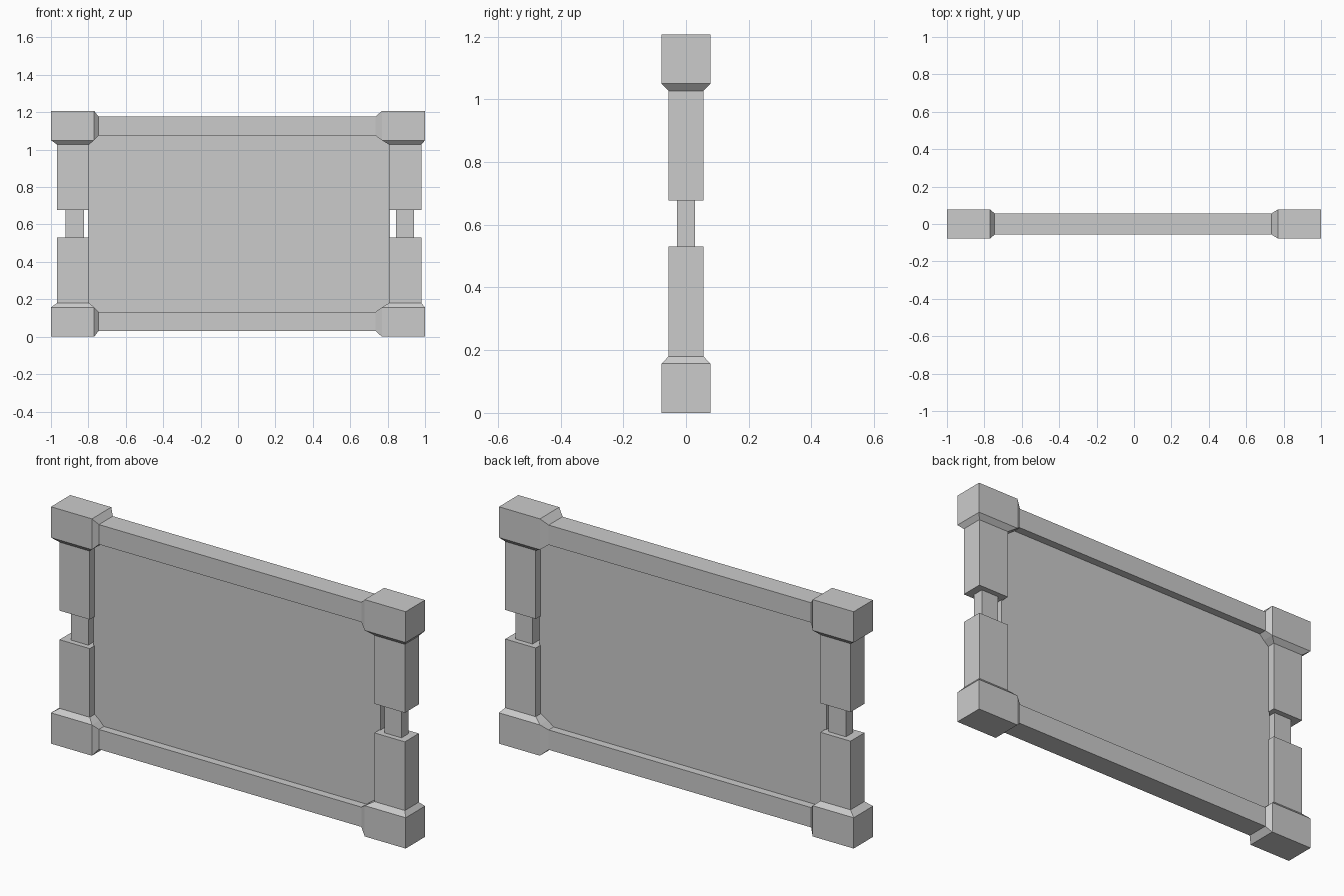
import bpy, bmesh
from mathutils import Vector

if "Cube" in bpy.data.objects:
    bpy.data.objects.remove(bpy.data.objects["Cube"])

H = 1.207          # overall height
DEEP = 0.078       # half depth of corner blocks
MID = 0.056        # half depth of rails and posts
THIN = 0.029       # half depth of the narrow post necks
PANEL = 0.016      # half depth of the panel
BLOCK, BEVEL = 0.157, 0.18            # corner block height, bevel end
RAIL_LOW, RAIL_HIGH = 0.031, 0.132    # lower rail extents in z


def finish(name, bm):
    bmesh.ops.recalc_face_normals(bm, faces=bm.faces[:])
    mesh = bpy.data.meshes.new(name)
    bm.to_mesh(mesh)
    bm.free()
    ob = bpy.data.objects.new(name, mesh)
    bpy.context.collection.objects.link(ob)
    return ob


def add_box(bm, lo, hi):
    lo, hi = Vector(lo), Vector(hi)
    verts = bmesh.ops.create_cube(bm, size=1)["verts"]
    for v in verts:
        v.co = Vector([(lo[i] + hi[i]) / 2 + v.co[i] * (hi[i] - lo[i]) for i in range(3)])


def tube(name, rings):
    """Open rectangular sleeve through a list of four-corner rings."""
    bm = bmesh.new()
    loops = [[bm.verts.new(p) for p in ring] for ring in rings]
    for a, b in zip(loops, loops[1:]):
        for i in range(4):
            j = (i + 1) % 4
            bm.faces.new((a[i], a[j], b[j], b[i]))
    return finish(name, bm)


def ring_z(x0, x1, y, z):
    return [(x0, -y, z), (x1, -y, z), (x1, y, z), (x0, y, z)]


def ring_x(x, y, z0, z1):
    return [(x, -y, z0), (x, y, z0), (x, y, z1), (x, -y, z1)]


def taper(bm, direction, lo, hi):
    """Extrude the face pointing along direction into a sloped, open collar."""
    bm.normal_update()
    d = Vector(direction)
    face = max((f for f in bm.faces if f.normal.dot(d) > 0.99),
               key=lambda f: f.calc_center_median().dot(d))
    mid = face.calc_center_median()
    new = bmesh.ops.extrude_discrete_faces(bm, faces=[face])["faces"][0]
    for v in new.verts:
        v.co = Vector([hi[i] if v.co[i] > mid[i] + 1e-5 else lo[i] for i in range(3)])
    bmesh.ops.delete(bm, geom=[new], context="FACES_ONLY")


# side, block x range, collar end x, post x range, neck x range
sides = [
    ("left", (-1.0, -0.769), -0.745, (-0.967, -0.797), (-0.922, -0.824)),
    ("right", (0.769, 1.0), 0.735, (0.808, 0.98), (0.845, 0.942)),
]

for side, bx, cx, px, nx in sides:
    for level in ("bottom", "top"):
        low = level == "bottom"

        def zs(a, b):
            return (a, b) if low else (H - b, H - a)

        # corner block with sloped collars toward the rail and the post
        bm = bmesh.new()
        z0, z1 = zs(0, BLOCK)
        add_box(bm, (bx[0], -DEEP, z0), (bx[1], DEEP, z1))
        r0, r1 = zs(RAIL_LOW, RAIL_HIGH)
        taper(bm, (1 if side == "left" else -1, 0, 0), (cx, -MID, r0), (cx, MID, r1))
        pz = BEVEL if low else H - BEVEL
        taper(bm, (0, 0, 1 if low else -1), (px[0], -MID, pz), (px[1], MID, pz))
        finish(f"{level}_{side}_corner", bm)

    # post with a narrow neck in the middle
    tube(f"{side}_post", [
        ring_z(*px, MID, BEVEL), ring_z(*px, MID, 0.53),
        ring_z(*nx, THIN, 0.53), ring_z(*nx, THIN, 0.678),
        ring_z(*px, MID, 0.678), ring_z(*px, MID, H - BEVEL)])

# horizontal rails
for name, z0, z1 in (("bottom_rail", RAIL_LOW, RAIL_HIGH),
                     ("top_rail", H - RAIL_HIGH, H - RAIL_LOW)):
    tube(name, [ring_x(-0.745, MID, z0, z1), ring_x(0.735, MID, z0, z1)])

# thin centre panel
bm = bmesh.new()
add_box(bm, (-0.803, -PANEL, 0.11), (0.814, PANEL, H - 0.11))
finish("panel", bm)
